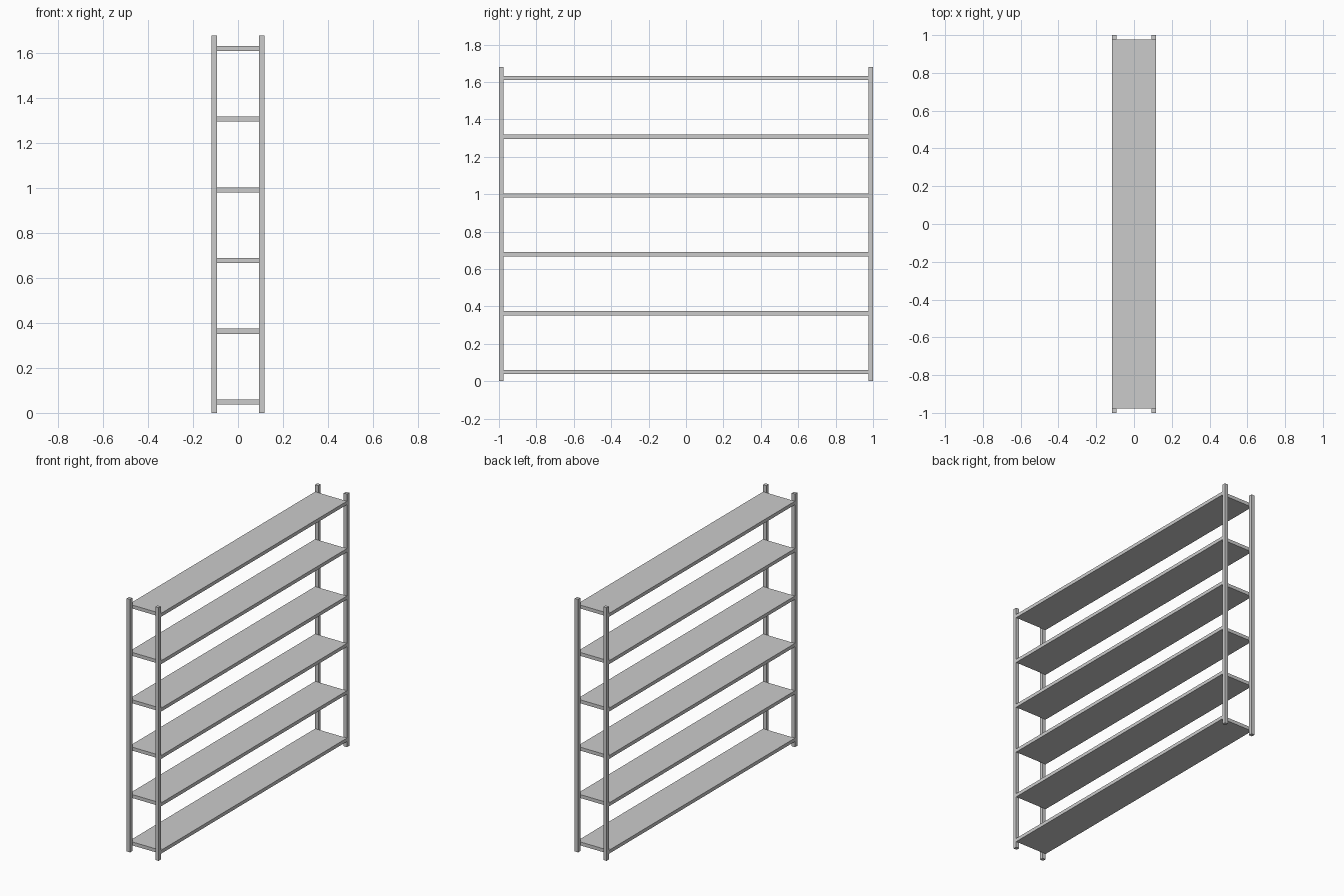
import bpy

if "Cube" in bpy.data.objects:
    bpy.data.objects.remove(bpy.data.objects["Cube"])

HALF_X, HALF_Y, HEIGHT = 0.117, 1.0, 1.68
POST = 0.024


def box(name, size, loc):
    x, y, z = (s / 2 for s in size)
    verts = [(i * x, j * y, k * z) for i in (-1, 1) for j in (-1, 1) for k in (-1, 1)]
    faces = [(0, 1, 3, 2), (4, 6, 7, 5), (0, 4, 5, 1), (2, 3, 7, 6), (0, 2, 6, 4), (1, 5, 7, 3)]
    mesh = bpy.data.meshes.new(name)
    mesh.from_pydata(verts, [], faces)
    obj = bpy.data.objects.new(name, mesh)
    obj.location = loc
    bpy.context.collection.objects.link(obj)
    return obj


# Four corner posts
for sx, side in ((-1, "left"), (1, "right")):
    for sy, end in ((-1, "front"), (1, "back")):
        box(f"{end}_{side}_post", (POST, POST, HEIGHT),
            (sx * (HALF_X - POST / 2), sy * (HALF_Y - POST / 2), HEIGHT / 2))

# Six evenly spaced shelves, full width, fitted between the end posts
for i in range(6):
    box(f"shelf_{i + 1}", (2 * HALF_X, 2 * (HALF_Y - POST), 0.023),
        (0, 0, 0.049 + i * 0.3145))
